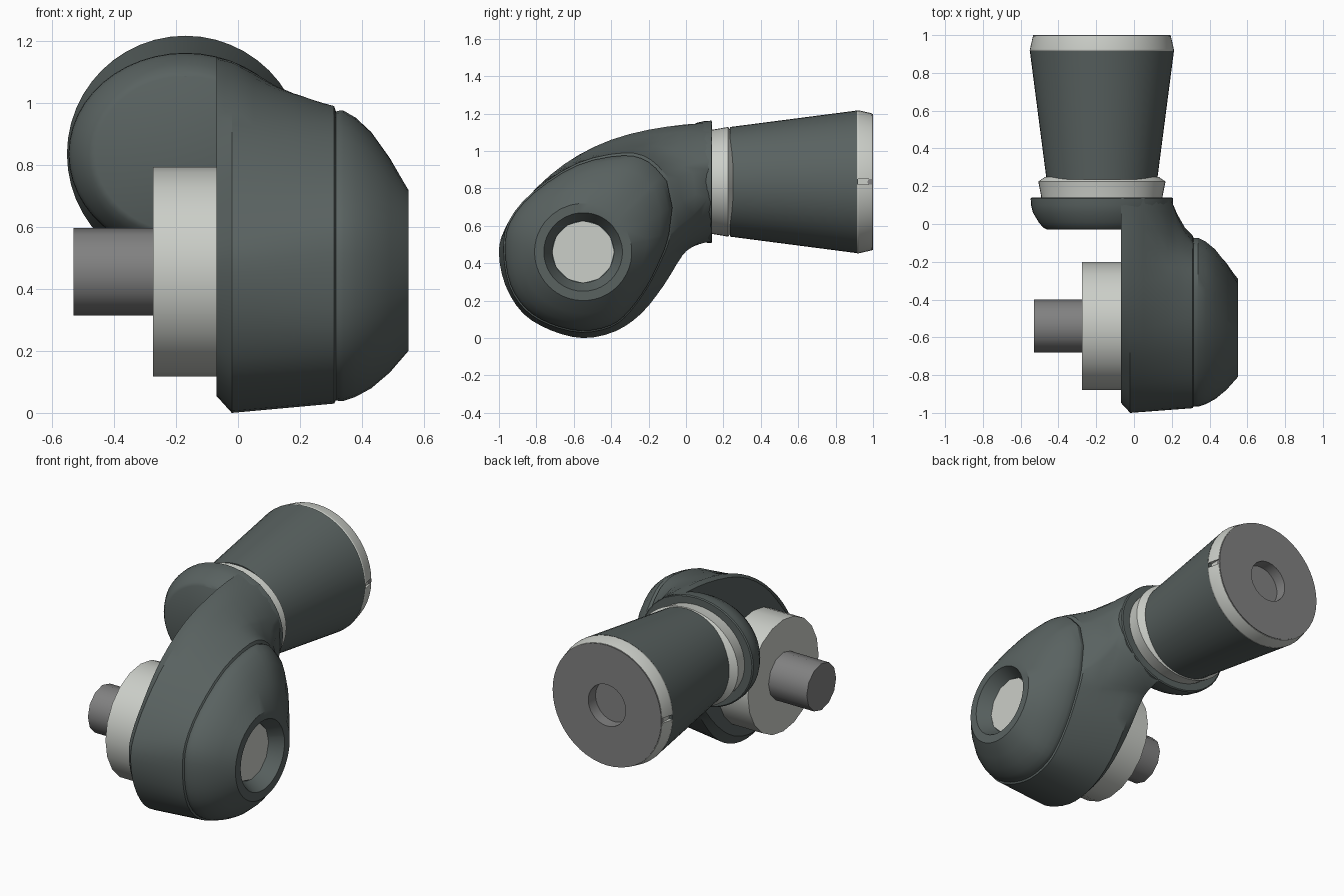
import bpy, bmesh, math
from mathutils import Vector

cube = bpy.data.objects.get("Cube")
if cube:
    bpy.data.objects.remove(cube, do_unlink=True)


def material(name, rgb):
    m = bpy.data.materials.new(name)
    m.use_nodes = True
    m.diffuse_color = (*rgb, 1)
    m.node_tree.nodes["Principled BSDF"].inputs["Base Color"].default_value = (*rgb, 1)
    return m


DARK = material("dark_slate", (0.10, 0.122, 0.118))
LIGHT = material("light_grey", (0.60, 0.62, 0.58))
GREY = material("steel_grey", (0.22, 0.22, 0.22))


def loft(name, rings, mat, angle=30, cap_start=True, cap_end=True):
    """Skin a list of equally long closed rings."""
    bm = bmesh.new()
    rows = [[bm.verts.new(p) for p in ring] for ring in rings]
    n = len(rows[0])
    for a, b in zip(rows, rows[1:]):
        for i in range(n):
            j = (i + 1) % n
            bm.faces.new((a[i], a[j], b[j], b[i]))
    if cap_start:
        bm.faces.new(rows[0])
    if cap_end:
        bm.faces.new(rows[-1])
    bmesh.ops.recalc_face_normals(bm, faces=bm.faces)
    mesh = bpy.data.meshes.new(name)
    bm.to_mesh(mesh)
    bm.free()
    mesh.materials.append(mat)
    ob = bpy.data.objects.new(name, mesh)
    bpy.context.collection.objects.link(ob)
    bpy.ops.object.select_all(action='DESELECT')
    ob.select_set(True)
    bpy.context.view_layer.objects.active = ob
    bpy.ops.object.shade_smooth_by_angle(angle=math.radians(angle))
    return ob


def lathe(name, axis, centre, profile, mat, sides=48, squash=1, **kw):
    """Turn (position, radius) pairs about the x or y axis."""
    rings = []
    for pos, r in profile:
        ring = []
        for i in range(sides):
            a = math.tau * i / sides
            u, z = centre[0] + r * math.cos(a), centre[1] + squash * r * math.sin(a)
            ring.append((pos, u, z) if axis == 'X' else (u, pos, z))
        rings.append(ring)
    return loft(name, rings, mat, **kw)


def clamp(v):
    return max(0, min(1, v))


def smooth_path(pts, steps=3):
    """Catmull-Rom curve through an open list of points."""
    p = [pts[0]] + pts + [pts[-1]]
    out = []
    for a, b, c, d in zip(p, p[1:], p[2:], p[3:]):
        for k in range(steps):
            t = k / steps
            out.append(0.5 * (2 * b + (c - a) * t + (2 * a - 5 * b + 4 * c - d) * t * t
                              + (3 * b - a - 3 * c + d) * t ** 3))
    return out + [pts[-1]]


# Housing side outlines (y, z): inner one reaches the elbow, outer is a teardrop
inner = [Vector(p) for p in (
    (.14, 1.15), (-.1, 1.13), (-.4, 1.06), (-.65, .93), (-.85, .75), (-.97, .58),
    (-1, .45), (-.965, .28), (-.87, .13), (-.72, .04), (-.55, 0), (-.38, .035),
    (-.24, .13), (-.12, .28), (-.02, .44), (.04, .49), (.14, .51))]
outer = [Vector(p) for p in (
    (-.09, .85), (-.19, .955), (-.33, .99), (-.58, .935), (-.82, .78), (-.95, .62),
    (-.975, .46), (-.945, .28), (-.86, .15), (-.73, .07), (-.56, .03), (-.4, .06),
    (-.3, .14), (-.2, .28), (-.13, .42), (-.1, .49), (-.08, .56))]
hub = Vector((-.55, .46))

rings = []
# Stations: x, neck retreat, neck top, neck bottom
for x, retreat, top, bottom in (
        (-.07, 0, 1.15, .52), (-.02, 0, 1.13, .55), (.05, 0, 1.1, .57),
        (.12, 0, 1.04, .63), (.18, .02, .95, .72), (.2, .1, .9, .75),
        (.23, .45, .88, .66), (.27, .8, .86, .6), (.31, 1, .85, .56)):
    t = clamp((x + .02) / .33)
    pts = [a.lerp(b, t) for a, b in zip(inner, outer)]
    if x < -.05:  # chamfer around the round end
        pts = [p.lerp(hub, .12 * clamp((1.1 - p.y) / .35) * clamp(-p.x / .3)) for p in pts]
    pts[0] = Vector((.14 - .23 * retreat, top))
    pts[-1] = Vector((.14 - .22 * retreat, bottom))
    mid = Vector((.14 - .2 * retreat, (top + bottom) / 2))
    rings.append([(x, p.x, p.y) for p in smooth_path(pts) + [mid]])

# Domed cover: teardrop edge blends into the circular rim
edge = [Vector(p[1:]) for p in rings[-1]]
circle = [(p - hub).normalized() for p in edge]
for x, s in ((.316, .06), (.328, .05), (.34, .05), (.38, .13), (.43, .29), (.49, .59), (.55, 1)):
    rings.append([(x, *e.lerp(hub + c * .26, s)) for e, c in zip(edge, circle)])
# Rim and tapered recess
for x, r in ((.55, .21), (.47, .165)):
    rings.append([(x, *(hub + c * r)) for c in circle])
loft("housing", rings, DARK)
lathe("recess_disc", 'X', hub, [(.468, .165), (.475, .165)], LIGHT, sides=12)

# Elbow flange behind the housing
axis = (-.17, .835)
lathe("elbow_flange", 'Y', axis,
      [(-.03, .29), (-.02, .31), (.01, .335), (.06, .365), (.1, .375), (.135, .377), (.14, .37)],
      DARK, squash=.867)

# Neck collar and tapered sleeve
lathe("neck_collar", 'Y', axis, [(.13, .32), (.15, .322), (.225, .337), (.25, .3)],
      LIGHT, squash=.87)
lathe("sleeve", 'Y', axis, [(.235, .293), (.92, .382)], DARK)

# End band with a shallow slot on each side
band = lathe("end_band", 'Y', axis, [(.915, .382), (.925, .382), (.995, .366), (.995, .3), (.915, .3)],
             LIGHT, cap_start=False, cap_end=False)
bm = bmesh.new()
bm.from_mesh(band.data)
bmesh.ops.bridge_loops(bm, edges=[e for e in bm.edges if e.is_boundary])
bmesh.ops.recalc_face_normals(bm, faces=bm.faces)
bm.to_mesh(band.data)
bm.free()
for side, label in ((-1, "right"), (1, "left")):
    bpy.ops.mesh.primitive_cube_add(size=1, location=(axis[0] + side * .4, .96, axis[1]))
    cutter = bpy.context.object
    cutter.name = label + "_slot_cutter"
    cutter.scale = (.08, .2, .03)
    cutter.hide_render = True
    cutter.display_type = 'WIRE'
    mod = band.modifiers.new(label + "_slot", 'BOOLEAN')
    mod.operation = 'DIFFERENCE'
    mod.object = cutter
    bpy.context.view_layer.objects.active = band
    bpy.ops.object.modifier_apply(modifier=mod.name)
    bpy.data.objects.remove(cutter, do_unlink=True)

# End plate with a blind bore
lathe("end_plate", 'Y', axis, [(.93, .355), (1, .364), (1, .125), (.7, .125)], GREY)

# Bearing and drive shaft on the other side of the housing
lathe("bearing", 'X', (-.54, .455), [(-.274, .338), (-.06, .338)], LIGHT, sides=20)
lathe("shaft", 'X', (-.54, .455), [(-.53, .141), (-.26, .141)], GREY, sides=12, angle=35)
